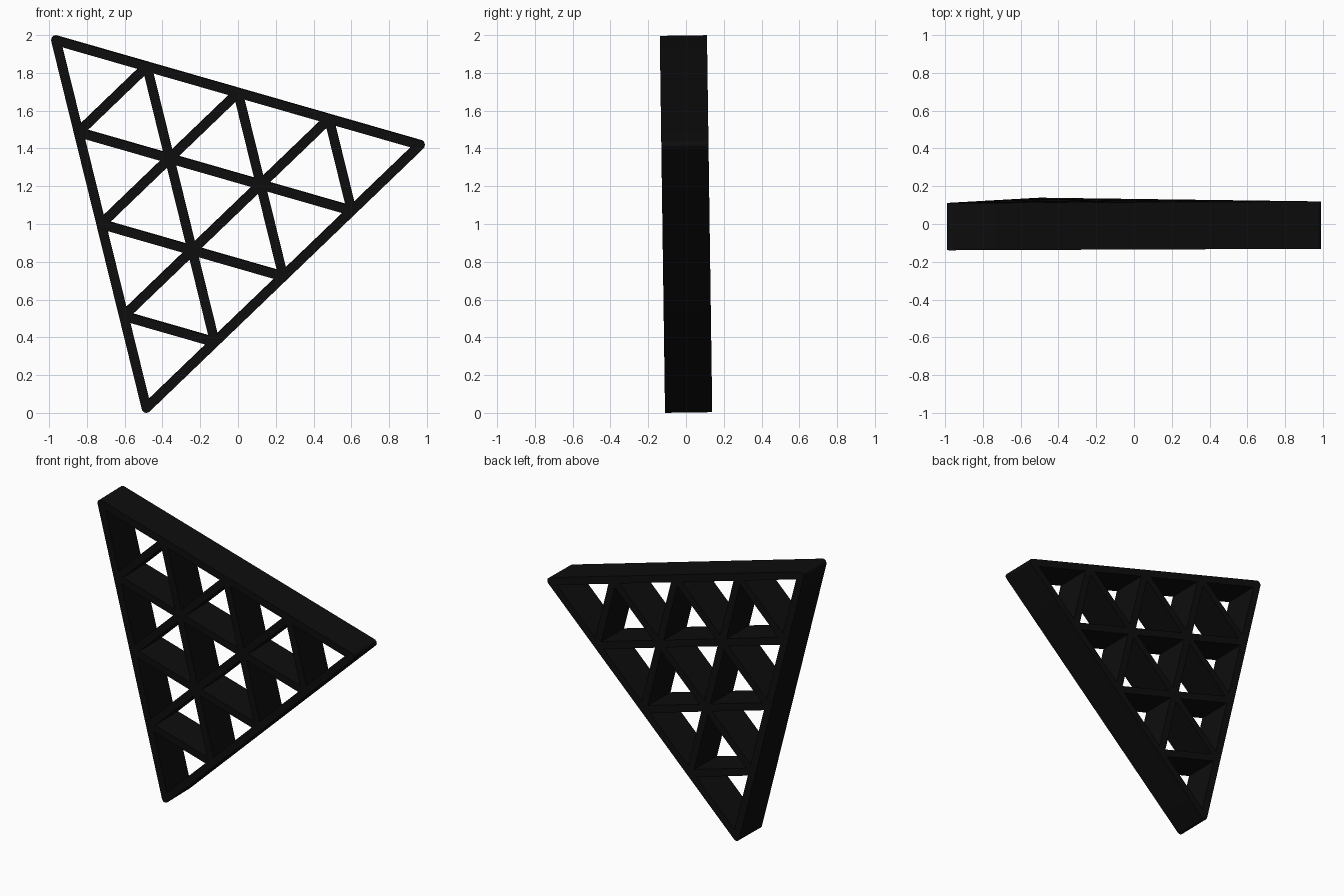
import bpy
from math import radians, atan2, cos, sin, pi
from mathutils import Vector

if "Cube" in bpy.data.objects:
    bpy.data.objects.remove(bpy.data.objects["Cube"])

A = Vector((-0.964, 1.973))   # top left corner (bar centre lines)
B = Vector((0.964, 1.419))    # right corner
C = Vector((-0.485, 0.027))   # bottom corner
HALF_WIDTH = 0.025
HALF_DEPTH = 0.125
N = 4                         # cells along each side

curve = bpy.data.curves.new("triangle_lattice", 'CURVE')
curve.dimensions = '2D'
curve.fill_mode = 'BOTH'
curve.extrude = HALF_DEPTH


def add_loop(points):
    s = curve.splines.new('POLY')
    s.points.add(len(points) - 1)
    for p, co in zip(s.points, points):
        p.co = (co.x, co.y, 0, 1)
    s.use_cyclic_u = True


def add_hole(tri):
    # triangular opening, inset by half a bar on each side
    mid = sum(tri, Vector((0, 0))) / 3
    side = (tri[0] - tri[1]).length
    k = 1 - HALF_WIDTH / (side * 3 ** 0.5 / 6)
    add_loop([mid + (p - mid) * k for p in tri])


# Outer outline with rounded corners
centre = (A + B + C) / 3
outline = []
for p in (A, C, B):
    d = p - centre
    a0 = atan2(d.y, d.x)
    for i in range(9):
        a = a0 + (i / 8 - 0.5) * 2 * pi / 3
        outline.append(p + HALF_WIDTH * Vector((cos(a), sin(a))))
add_loop(outline)


# Openings between the lattice bars
def node(i, j):
    return A + (B - A) * (i / N) + (C - A) * (j / N)


for i in range(N):
    for j in range(N - i):
        add_hole([node(i, j), node(i + 1, j), node(i, j + 1)])
        if i + j < N - 1:
            add_hole([node(i + 1, j), node(i + 1, j + 1), node(i, j + 1)])

# Stand the lattice up with its slight forward lean
lattice = bpy.data.objects.new("triangle_lattice", curve)
bpy.context.collection.objects.link(lattice)
lattice.rotation_euler = (radians(90.8), 0, 0)
lattice.location = (0, 0.014, 0)
bpy.context.view_layer.objects.active = lattice
lattice.select_set(True)
bpy.ops.object.convert(target='MESH')
lattice = bpy.context.object
bpy.ops.object.shade_smooth_by_angle(angle=radians(30))

black = bpy.data.materials.new("black")
black.diffuse_color = (0.004, 0.004, 0.004, 1)
black.use_nodes = True
black.node_tree.nodes["Principled BSDF"].inputs["Base Color"].default_value = black.diffuse_color
lattice.data.materials.clear()
lattice.data.materials.append(black)
